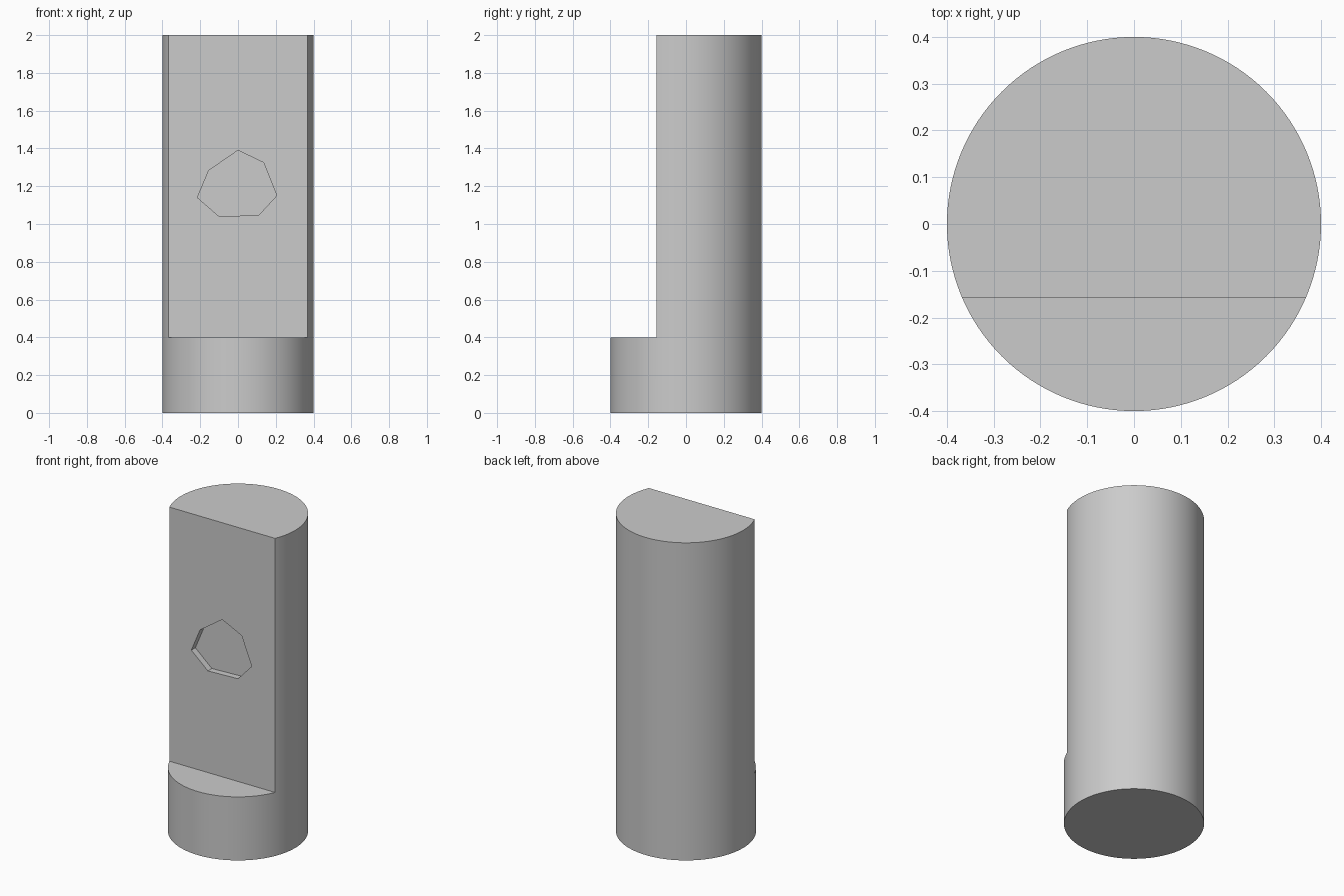
import bpy
import bmesh
from mathutils import Vector
from math import radians

RADIUS, HEIGHT, STEP, FLAT_Y, RECESS = 0.4, 2.0, 0.4, -0.157, 0.04

if "Cube" in bpy.data.objects:
    bpy.data.objects.remove(bpy.data.objects["Cube"], do_unlink=True)

# Plain grey material
grey = bpy.data.materials.new("plain grey")
grey.use_nodes = True
grey.diffuse_color = (0.6, 0.6, 0.6, 1)
grey.node_tree.nodes["Principled BSDF"].inputs["Base Color"].default_value = (0.6, 0.6, 0.6, 1)


def prism(name, outline, push):
    """Extrude a closed outline of points along a vector."""
    bm = bmesh.new()
    face = bm.faces.new([bm.verts.new(p) for p in outline])
    top = bmesh.ops.extrude_face_region(bm, geom=[face], use_keep_orig=True)["geom"]
    bmesh.ops.translate(bm, vec=Vector(push),
                        verts=[v for v in top if isinstance(v, bmesh.types.BMVert)])
    bmesh.ops.recalc_face_normals(bm, faces=bm.faces)
    mesh = bpy.data.meshes.new(name)
    bm.to_mesh(mesh)
    bm.free()
    mesh.materials.append(grey)
    obj = bpy.data.objects.new(name, mesh)
    bpy.context.collection.objects.link(obj)
    return obj


def cut(body, cutter):
    """Subtract the cutter from the body, then discard it."""
    mod = body.modifiers.new("cut", 'BOOLEAN')
    mod.operation, mod.solver, mod.object = 'DIFFERENCE', 'EXACT', cutter
    bpy.context.view_layer.objects.active = body
    bpy.ops.object.modifier_apply(modifier=mod.name)
    bpy.data.objects.remove(cutter, do_unlink=True)


# Round post
bpy.ops.mesh.primitive_cylinder_add(vertices=128, radius=RADIUS, depth=HEIGHT,
                                    location=(0, 0, HEIGHT / 2))
post = bpy.context.object
post.name = "notched_post"
post.data.materials.append(grey)

# Flat front above the round foot
corners = [(-1, -1), (1, -1), (1, FLAT_Y), (-1, FLAT_Y)]
cut(post, prism("flat_cutter", [(x, y, STEP) for x, y in corners], (0, 0, HEIGHT)))

# Shallow seven-sided recess in the flat
outline = [(0, 1.39), (0.135, 1.325), (0.205, 1.15), (0.11, 1.047),
           (-0.10, 1.04), (-0.215, 1.14), (-0.155, 1.283)]
cut(post, prism("recess_cutter", [(x, FLAT_Y - 0.1, z) for x, z in outline],
                (0, 0.1 + RECESS, 0)))

# Smooth round side, crisp edges
bpy.ops.object.select_all(action='DESELECT')
post.select_set(True)
bpy.context.view_layer.objects.active = post
bpy.ops.object.shade_smooth_by_angle(angle=radians(25))
